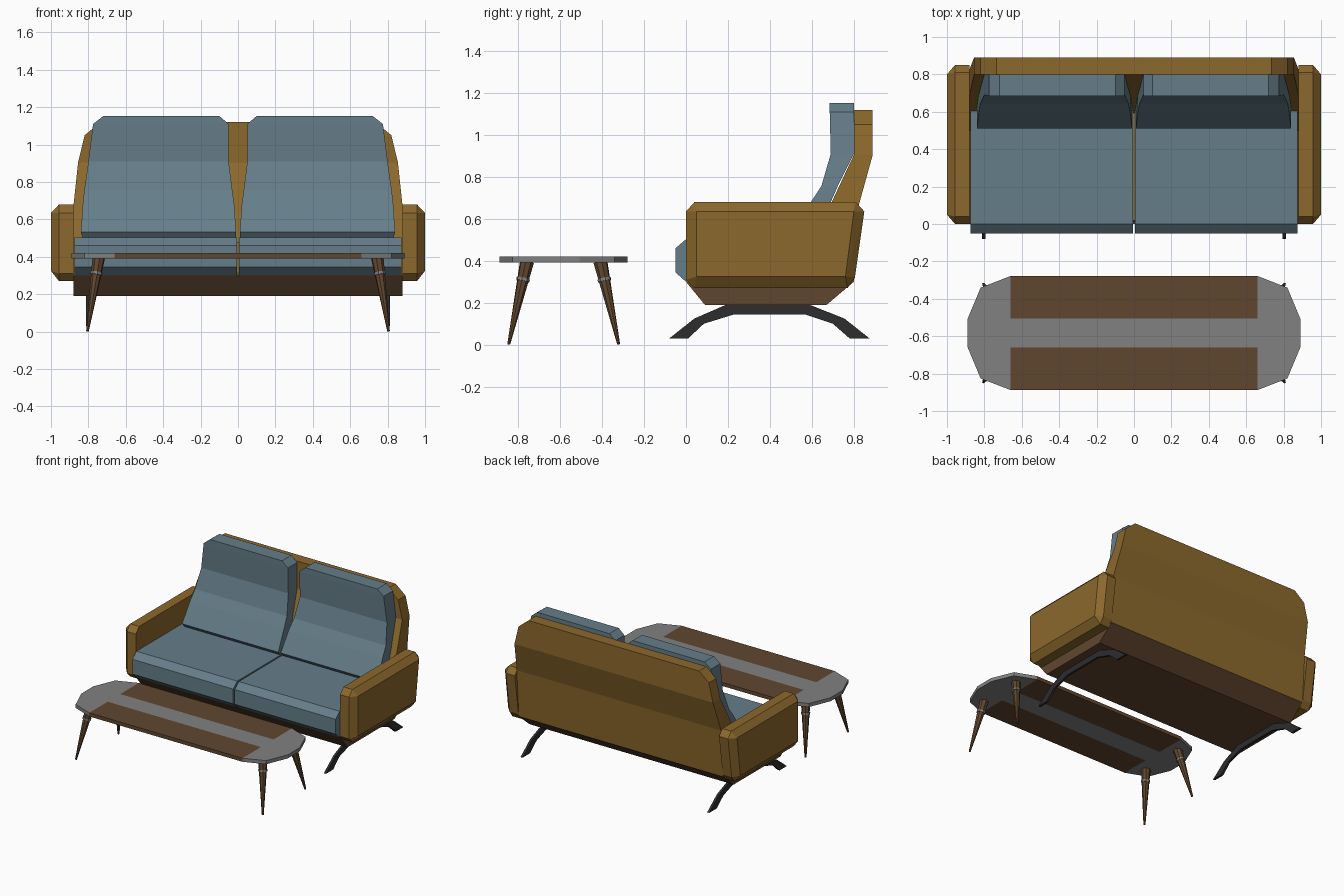
import bpy, bmesh
from mathutils import Vector

if "Cube" in bpy.data.objects:
    bpy.data.objects.remove(bpy.data.objects["Cube"])


def mat(name, rgb):
    m = bpy.data.materials.new(name)
    m.diffuse_color = (*rgb, 1)
    m.use_nodes = True
    m.node_tree.nodes["Principled BSDF"].inputs["Base Color"].default_value = m.diffuse_color
    return m


BLUE = mat("blue_fabric", (0.131, 0.208, 0.252))
MUSTARD = mat("mustard_fabric", (0.262, 0.138, 0.025))
BROWN = mat("brown_wood", (0.118, 0.061, 0.028))
DARK = mat("dark_metal", (0.026, 0.026, 0.028))
GREY = mat("grey_inlay", (0.22, 0.22, 0.22))


def finish(name, bm, material):
    bmesh.ops.recalc_face_normals(bm, faces=bm.faces)
    me = bpy.data.meshes.new(name)
    bm.to_mesh(me)
    bm.free()
    ob = bpy.data.objects.new(name, me)
    bpy.context.collection.objects.link(ob)
    me.materials.append(material)
    return ob


def loft(name, rings, material):
    """Skin a stack of equal-length point rings and cap both ends."""
    bm = bmesh.new()
    vs = [[bm.verts.new(p) for p in r] for r in rings]
    for a, b in zip(vs, vs[1:]):
        for i in range(len(a)):
            j = (i + 1) % len(a)
            bm.faces.new((a[i], a[j], b[j], b[i]))
    bm.faces.new(vs[0])
    bm.faces.new(vs[-1])
    return finish(name, bm, material)


def hull(name, pts, material):
    bm = bmesh.new()
    for p in pts:
        bm.verts.new(p)
    bmesh.ops.convex_hull(bm, input=bm.verts)
    bmesh.ops.dissolve_limit(bm, angle_limit=0.02, verts=bm.verts, edges=bm.edges)
    return finish(name, bm, material)


def rect(z, x0, x1, y0, y1):
    return [(x0, y0, z), (x1, y0, z), (x1, y1, z), (x0, y1, z)]


def side_prism(name, prof, x0, x1, material):
    return loft(name, [[(x, y, z) for y, z in prof] for x in (x0, x1)], material)


# sofa base and inner seat frame
loft("sofa_base", [rect(0.19, -.88, .88, .09, .67), rect(0.30, -.88, .88, 0, .80)], BROWN)
loft("seat_frame", [rect(0.29, -.87, .87, .01, .75), rect(0.48, -.87, .87, .02, .70)], MUSTARD)

# back shell, narrowing upward: z, half width, front y, back y
back = [(.30, .88, .50, .80), (.67, .88, .69, .825), (.905, .855, .80, .89),
        (1.05, .82, .80, .89), (1.12, .735, .80, .89)]
loft("sofa_back", [rect(z, -w, w, f, b) for z, w, f, b in back], MUSTARD)

# mirrored sofa parts
arm_edge = [(0, .635), (.04, .68), (.81, .68), (.85, .635), (.805, .32), (.77, .27), (.04, .27), (0, .31)]
arm_face = [(.05, .635), (.80, .635), (.76, .325), (.05, .325)]
seat = [(-.05, .345), (-.05, .46), (0, .503), (.66, .503), (.66, .30), (0, .30)]
runner = [(-.08, .03), (.01, .03), (.085, .10), (.23, .145), (.565, .145), (.70, .10), (.78, .03),
          (.875, .03), (.755, .125), (.59, .19), (.19, .19), (.04, .125)]
# back cushion: z, inner x, outer x, front y, back y
cushion = [(.50, .01, .83, .535, .62), (.532, .01, .84, .51, .63), (.68, .02, .83, .595, .69),
           (.755, .03, .822, .645, .723), (.91, .05, .80, .69, .80),
           (1.11, .05, .775, .685, .80), (1.153, .10, .72, .685, .80)]
for s, side in ((-1, "left"), (1, "right")):
    hull(side + "_arm", [(s * x, y, z) for x in (.88, .957) for y, z in arm_edge]
         + [(s, y, z) for y, z in arm_face], MUSTARD)
    side_prism(side + "_seat_cushion", seat, s * .006, s * .875, BLUE)
    loft(side + "_back_cushion", [rect(z, s * a, s * b, f, k) for z, a, b, f, k in cushion], BLUE)
    side_prism(side + "_runner_leg", runner, s * .795, s * .813, DARK)

# table top: grey rounded ends joined by a strip, with two wooden panels
CY, Z0, Z1 = -.583, .392, .42
quarter = [(.66, .078), (.66, .305), (.82, .243), (.89, .075)]
right = quarter + [(x, -y) for x, y in reversed(quarter)]
outline = right + [(-x, -y) for x, y in right]
loft("table_top", [[(x, CY + y, z) for x, y in outline] for z in (Z0, Z1)], GREY)
for s, side in ((-1, "front"), (1, "rear")):
    loft(side + "_table_panel", [rect(z, -.66, .66, CY + s * .078, CY + s * .305) for z in (Z0, Z1)], BROWN)


# splayed tapered table legs with a metal collar
def cone(name, a, b, r0, r1, material):
    a, b = Vector(a), Vector(b)
    bm = bmesh.new()
    bmesh.ops.create_cone(bm, cap_ends=True, segments=8, radius1=r0, radius2=r1, depth=(b - a).length)
    ob = finish(name, bm, material)
    ob.location = (a + b) / 2
    ob.rotation_mode = 'QUATERNION'
    ob.rotation_quaternion = (b - a).to_track_quat('Z', 'Y')


for sx in (-1, 1):
    for sy, end in ((-1, "front"), (1, "rear")):
        foot = Vector((sx * .805, CY + sy * .262, .002))
        top = Vector((sx * .745, CY + sy * .175, .395))
        tag = end + ("_left" if sx < 0 else "_right")
        cone(tag + "_table_leg", foot, top, .007, .034, BROWN)
        cone(tag + "_leg_collar", foot.lerp(top, .765), foot.lerp(top, .80), .032, .033, GREY)
